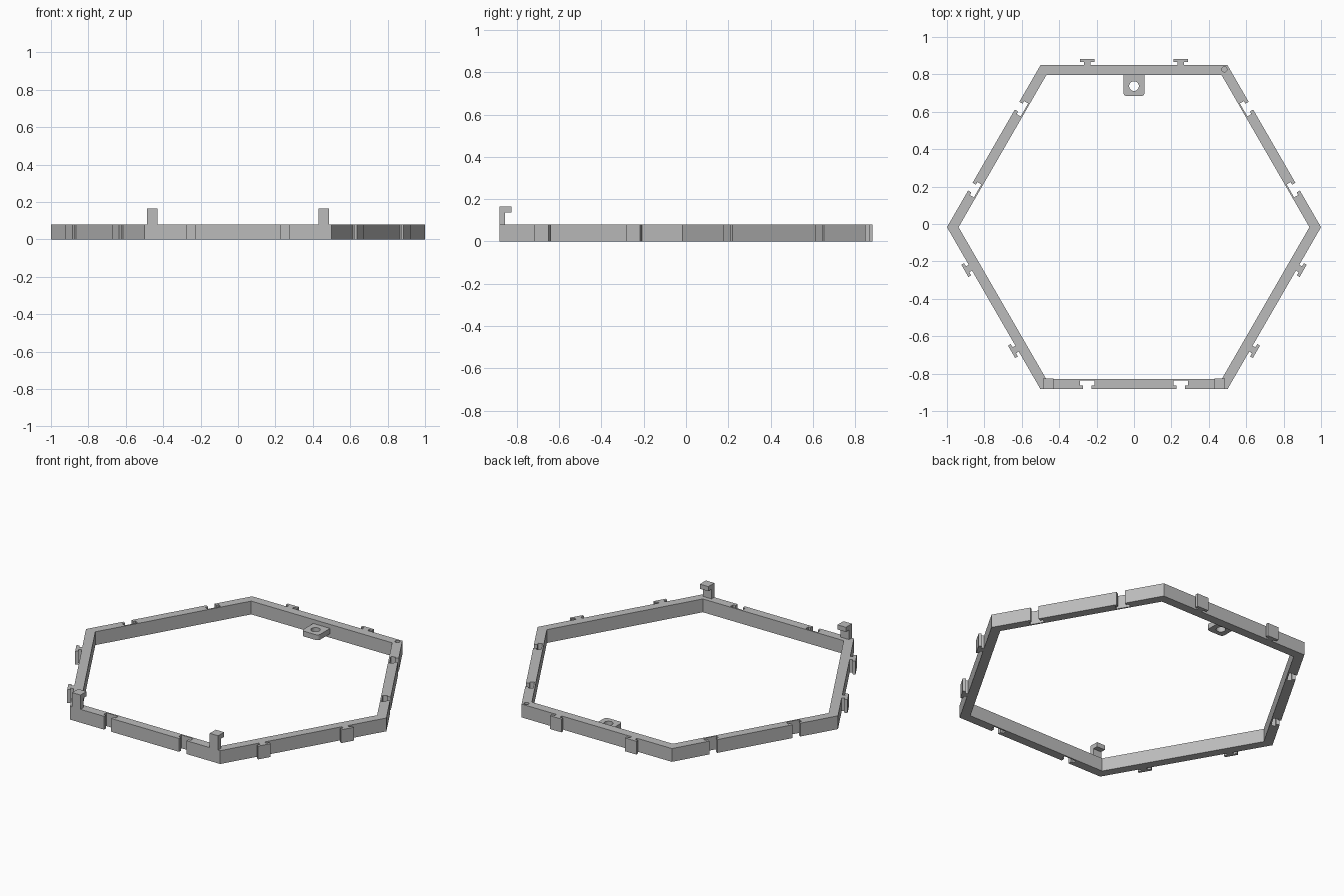
import bpy, bmesh
from math import sin, cos, radians, sqrt
from mathutils import Vector

old = bpy.data.objects.get("Cube")
if old:
    bpy.data.objects.remove(old, do_unlink=True)

grey = bpy.data.materials.new("light_grey")
grey.use_nodes = True
colour = (0.5, 0.5, 0.5, 1)
grey.diffuse_color = colour
grey.node_tree.nodes["Principled BSDF"].inputs["Base Color"].default_value = colour

HEIGHT = 0.08
CENTRE_Y = -0.017
APOTHEM = sqrt(3) / 2


def prism(name, loops, low, high, axis="Z"):
    """Extrude closed outlines (first one outer, the rest holes)."""
    bm = bmesh.new()
    edges = []
    for loop in loops:
        if axis == "Z":
            verts = [bm.verts.new((u, v, low)) for u, v in loop]
        else:
            verts = [bm.verts.new((low, u, v)) for u, v in loop]
        edges += [bm.edges.new((a, verts[i - 1])) for i, a in enumerate(verts)]
    bmesh.ops.triangle_fill(bm, edges=edges, use_beauty=True)
    result = bmesh.ops.extrude_face_region(bm, geom=bm.faces[:], use_keep_orig=True)
    moved = [g for g in result["geom"] if isinstance(g, bmesh.types.BMVert)]
    direction = Vector((0, 0, 1)) if axis == "Z" else Vector((1, 0, 0))
    bmesh.ops.translate(bm, verts=moved, vec=direction * (high - low))
    bmesh.ops.recalc_face_normals(bm, faces=bm.faces[:])
    mesh = bpy.data.meshes.new(name)
    bm.to_mesh(mesh)
    bm.free()
    mesh.materials.append(grey)
    obj = bpy.data.objects.new(name, mesh)
    bpy.context.collection.objects.link(obj)
    return obj


def arc(x, y, r, start, end, steps):
    angles = [radians(start + (end - start) * i / steps) for i in range(steps + 1)]
    return [(x + r * cos(a), y + r * sin(a)) for a in angles]


def circle(x, y, r, steps=32):
    return arc(x, y, r, 0, 360, steps)[:-1]


def mirrored(half):
    return half + [(-t, d) for t, d in reversed(half)]


# Connector outlines: distance along the side, distance out from it
tab = mirrored([(-0.018, 0), (-0.018, 0.017), (-0.038, 0.017), (-0.038, 0.034)])
slot = mirrored([(-0.024, 0), (-0.024, -0.02), (-0.04, -0.02), (-0.04, -0.045)])

# Hexagonal frame with alternating slotted and tabbed sides
outer = []
for side in range(6):
    angle = radians(30 + 60 * side)
    normal = Vector((cos(angle), sin(angle)))
    tangent = Vector((-sin(angle), cos(angle)))
    connector = tab if side % 2 else slot
    points = [(-0.5, 0)]
    for middle in (-0.25, 0.25):
        points += [(middle + t, d) for t, d in connector]
    for t, d in points:
        p = normal * (APOTHEM + d) + tangent * t
        outer.append((p.x, p.y + CENTRE_Y))
inner = circle(0, CENTRE_Y, 0.938, 6)
frame = prism("hexagon_frame", [outer, inner], 0, HEIGHT)

# Blind pin hole in one rear corner
cutter = prism("pin_hole_cutter", [circle(0.483, 0.827, 0.014, 24)], 0.04, HEIGHT + 0.02)
cutter.hide_render = True
cut = frame.modifiers.new("pin_hole", "BOOLEAN")
cut.operation = "DIFFERENCE"
cut.solver = "EXACT"
cut.object = cutter
bpy.context.view_layer.objects.active = frame
bpy.ops.object.modifier_apply(modifier=cut.name)
bpy.data.objects.remove(cutter, do_unlink=True)

# Rounded mounting lug with a through hole
lug = [(0.056, 0.8), (-0.056, 0.8)]
lug += arc(-0.038, 0.702, 0.018, 180, 270, 5)
lug += arc(0.038, 0.702, 0.018, 270, 360, 5)
prism("mounting_lug", [lug, circle(0, 0.737, 0.026)], 0.024, 0.056)

# Hooked posts standing on the two front corners
hook = [(-0.883, HEIGHT - 0.002), (-0.857, HEIGHT - 0.002), (-0.857, 0.138),
        (-0.826, 0.138), (-0.826, 0.166), (-0.883, 0.166)]
prism("left_hook_post", [hook], 0.43, 0.486, axis="X")
prism("right_hook_post", [hook], -0.486, -0.43, axis="X")
